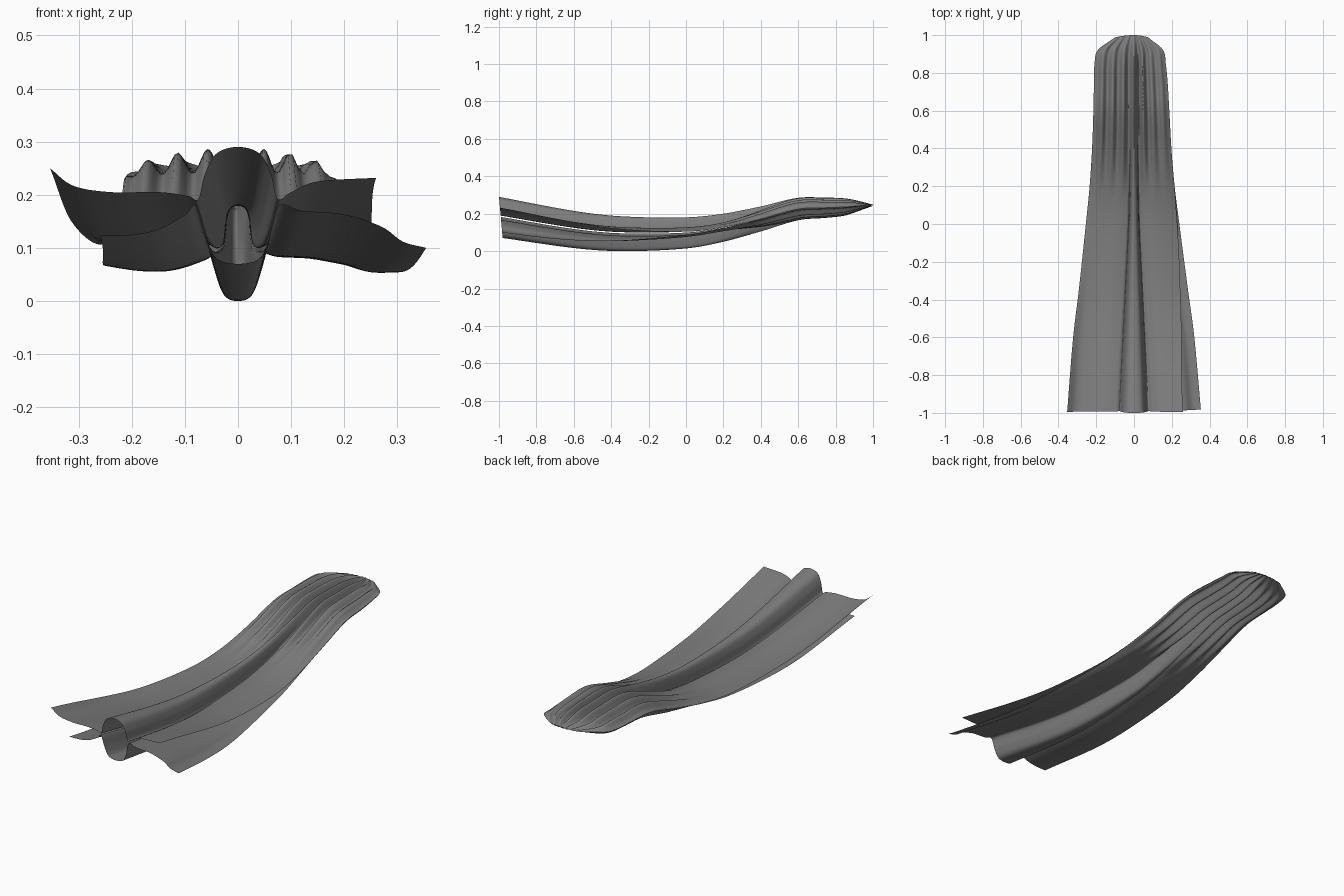
import bpy, math
from mathutils import Vector

if "Cube" in bpy.data.objects:
    bpy.data.objects.remove(bpy.data.objects["Cube"])

# Cross-sections of the two cloth layers at the open hem (x, z about the centre line)
UPPER = [(-.354, .07), (-.31, .037), (-.24, .025), (-.15, .025), (-.095, .018), (-.075, .012),
         (-.062, .06), (-.04, .098), (0, .11), (.04, .098), (.062, .06), (.075, .012),
         (.1, .025), (.15, .045), (.26, .052)]
LOWER = [(-.26, -.057), (-.2, -.055), (-.15, -.045), (-.1, -.018), (-.078, .0), (-.06, -.06),
         (-.04, -.1), (0, -.11), (.04, -.1), (.06, -.06), (.078, .0), (.12, -.01),
         (.2, -.017), (.27, -.04), (.31, -.068), (.354, -.08)]

# Lengthwise shape: y against centre height, half height, tube half width, left and right half width
YS = [-1, -.6, -.35, 0, .2, .4, .6, .75, .85, .93, 1]
CENTRE = [.18, .115, .0932, .0975, .125, .172, .225, .232, .236, .242, .245]
HALF = [.11, .1, .0932, .083, .075, .067, .06, .054, .046, .025, .003]
TUBE = [.08, .06, .047, .03, .025, .022, .02, .02, .018, .014, .008]
LEFT = [.354, .322, .292, .255, .235, .222, .215, .212, .209, .19, .1]
RIGHT = [.354, .318, .285, .24, .215, .198, .187, .178, .168, .153, .075]


def at(vals, y):
    """Smooth interpolation of a table along y."""
    n = len(YS)
    i = max(k for k in range(n - 1) if YS[k] <= y + 1e-9)

    def slope(k):
        a, b = max(k - 1, 0), min(k + 1, n - 1)
        return (vals[b] - vals[a]) / (YS[b] - YS[a])
    h = YS[i + 1] - YS[i]
    t = (y - YS[i]) / h
    return ((2*t**3 - 3*t**2 + 1) * vals[i] + (t**3 - 2*t**2 + t) * h * slope(i)
            + (3*t**2 - 2*t**3) * vals[i + 1] + (t**3 - t**2) * h * slope(i + 1))


def smooth_curve(pts, steps=9):
    """Catmull-Rom curve through a cross-section."""
    p = [Vector(q) for q in pts]
    p = [2 * p[0] - p[1]] + p + [2 * p[-1] - p[-2]]
    out = []
    for i in range(1, len(p) - 2):
        a, b, c, d = p[i - 1:i + 3]
        for k in range(steps):
            t = k / steps
            out.append(.5 * (2*b + (c - a)*t + (2*a - 5*b + 4*c - d)*t*t + (3*b - a - 3*c + d)*t**3))
    return out + [p[-2]]


def step(a, b, y):
    t = min(max((y - a) / (b - a), 0), 1)
    return t * t * (3 - 2 * t)


def layer(name, pts, sign, mat):
    """One sheet: tube and flaps at the hem, gathered into narrow pleats at the far end."""
    sec = smooth_curve(pts)
    rows = [-1 + 2 * j / 100 for j in range(101)]
    verts, faces = [], []
    for y in rows:
        w = step(.1, .62, y)
        join = step(-1, .35, y)
        half, tube = at(HALF, y), at(TUBE, y)
        for q in sec:
            side = -1 if q.x < 0 else 1
            end = abs(sec[0].x) if side < 0 else abs(sec[-1].x)
            width = at(LEFT if side < 0 else RIGHT, y)
            reach = width * (end / .354 * (1 - join) + join)
            if abs(q.x) < .08:
                x, f = q.x / .08 * tube, 0
            else:
                f = (abs(q.x) - .08) / (end - .08)
                x = side * (tube + f * (reach - tube))
            s = min(abs(x) / width, 1)
            # sharp pleats, the two layers meeting at the side edges
            wave = math.cos(7.5 * math.pi * x / width + (.6 if sign < 0 else 0))
            pleat = .6 + .4 * wave
            zb = sign * half * pleat * math.sqrt(max(1 - s * s, 0))
            za = q.y * half / .11 * (1 - join * f * f)
            z = at(CENTRE, y) + za * (1 - w) + zb * w
            shift = .09 * (.11 - q.y) * step(.2, -1, y) - .012 * step(.85, 1, y) * s * s
            verts.append((x, y + shift, max(z, 0)))
    n = len(sec)
    for j in range(len(rows) - 1):
        for i in range(n - 1):
            a = j * n + i
            face = (a, a + 1, a + n + 1, a + n)
            faces.append(face if sign > 0 else face[::-1])
    me = bpy.data.meshes.new(name)
    me.from_pydata(verts, [], faces)
    me.materials.append(mat)
    ob = bpy.data.objects.new(name, me)
    bpy.context.collection.objects.link(ob)
    for p in me.polygons:
        p.use_smooth = True
    return ob


grey = bpy.data.materials.new("dark grey cloth")
grey.diffuse_color = (.21, .21, .21, 1)
grey.use_nodes = True
grey.node_tree.nodes["Principled BSDF"].inputs["Base Color"].default_value = grey.diffuse_color
layer("upper_cloth", UPPER, 1, grey)
layer("lower_cloth", LOWER, -1, grey)
